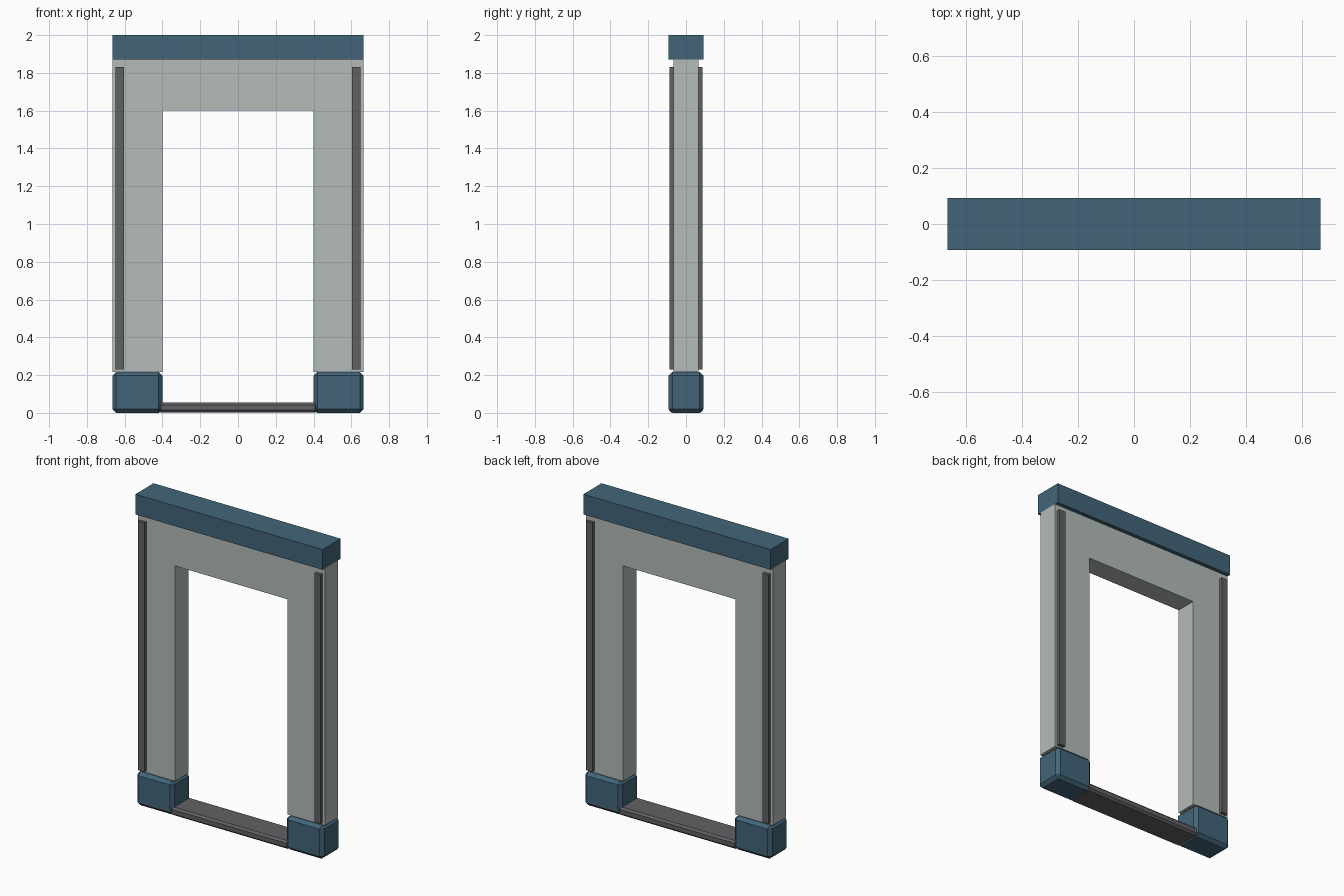
import bpy, bmesh
from mathutils import Vector

if "Cube" in bpy.data.objects:
    bpy.data.objects.remove(bpy.data.objects["Cube"])


def material(name, rgb):
    m = bpy.data.materials.new(name)
    m.diffuse_color = (*rgb, 1)
    m.use_nodes = True
    m.node_tree.nodes["Principled BSDF"].inputs["Base Color"].default_value = m.diffuse_color
    return m


BLUE = material("blue_trim", (0.055, 0.13, 0.19))
DARK = material("dark_metal", (0.12, 0.12, 0.13))
PALE = material("pale_panel", (0.45, 0.5, 0.48))


def finish(name, bm, mat):
    bmesh.ops.recalc_face_normals(bm, faces=bm.faces)
    mesh = bpy.data.meshes.new(name)
    bm.to_mesh(mesh)
    bm.free()
    mesh.materials.append(mat)
    ob = bpy.data.objects.new(name, mesh)
    bpy.context.collection.objects.link(ob)
    return ob


def box(name, lo, hi, mat, chamfer=0):
    lo, hi = Vector(lo), Vector(hi)
    bm = bmesh.new()
    bmesh.ops.create_cube(bm, size=1)
    bmesh.ops.scale(bm, vec=hi - lo, verts=bm.verts)
    bmesh.ops.translate(bm, vec=(lo + hi) / 2, verts=bm.verts)
    if chamfer:
        bmesh.ops.bevel(bm, geom=bm.edges[:], offset=chamfer, segments=1,
                        profile=0.5, affect='EDGES')
    return finish(name, bm, mat)


W, D = 0.665, 0.092            # half width and half depth overall
OPEN, FOOT = 0.40, 0.217       # half opening, foot height

# Door surround: an upside-down U extruded through its thickness
outline = [(-W, FOOT), (-OPEN, FOOT), (-OPEN, 1.6), (OPEN, 1.6),
           (OPEN, FOOT), (W, FOOT), (W, 1.87), (-W, 1.87)]
bm = bmesh.new()
face = bm.faces.new([bm.verts.new((x, -0.067, z)) for x, z in outline])
ext = bmesh.ops.extrude_face_region(bm, geom=[face])
bmesh.ops.translate(bm, vec=(0, 0.134, 0),
                    verts=[v for v in ext["geom"] if isinstance(v, bmesh.types.BMVert)])
finish("door_surround", bm, PALE)

# Top beam and threshold
box("top_beam", (-W, -D, 1.87), (W, D, 2.0), BLUE)
box("threshold", (-0.42, -0.089, 0.002), (0.42, 0.089, 0.054), DARK, 0.012)

# Feet, and trim strips on both faces of each post
for side, s in (("left", -1), ("right", 1)):
    a, b = sorted((s * OPEN, s * W))
    box(f"{side}_foot", (a, -D, 0), (b, D, FOOT), BLUE, 0.02)
    a, b = sorted((s * 0.604, s * 0.649))
    box(f"{side}_front_strip", (a, -0.088, 0.23), (b, -0.066, 1.83), DARK)
    box(f"{side}_back_strip", (a, 0.066, 0.23), (b, 0.088, 1.83), DARK)
